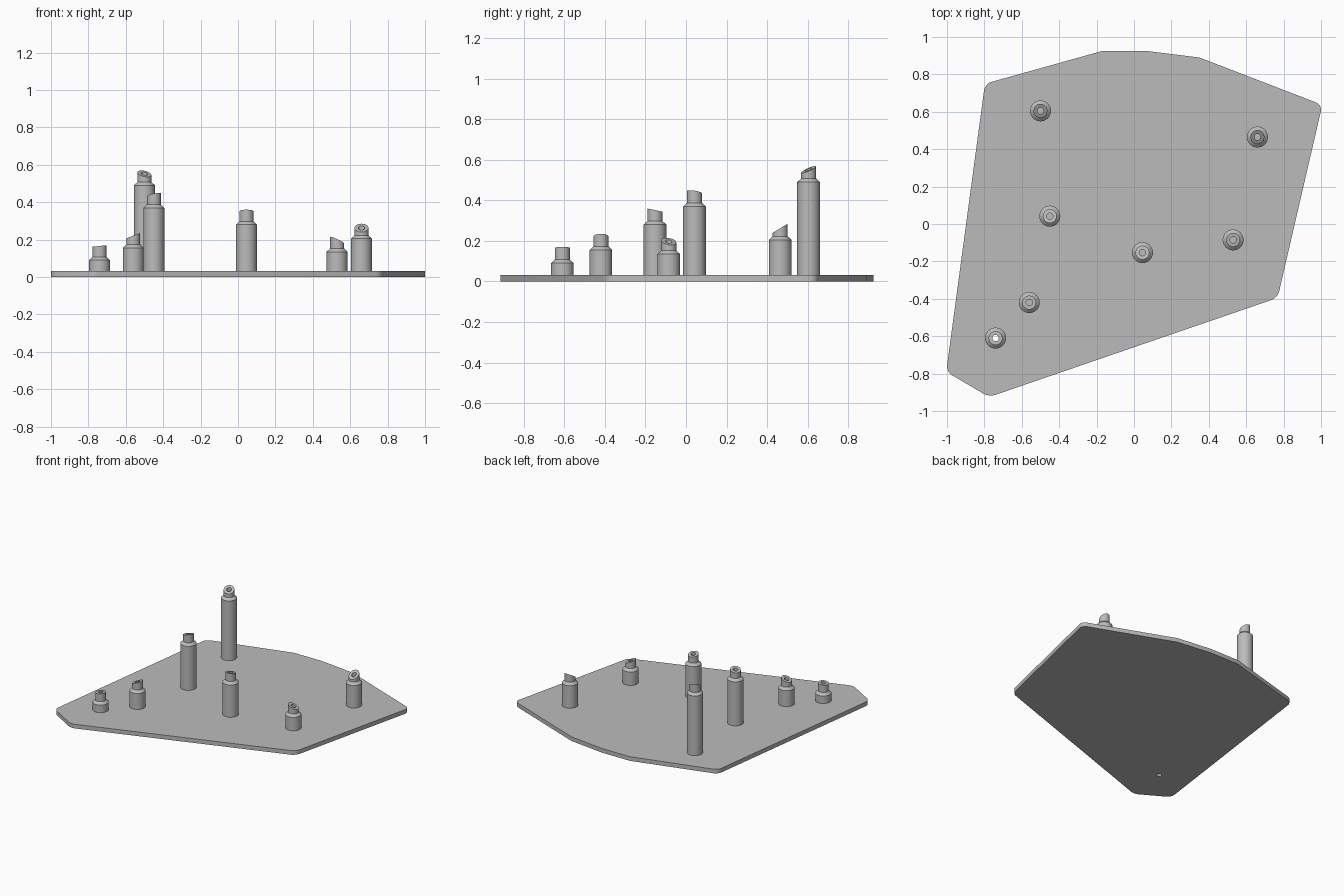
import bpy, bmesh, math
from mathutils import Vector

old = bpy.data.objects.get("Cube")
if old:
    bpy.data.objects.remove(old, do_unlink=True)

# One plain grey for everything
GREY = (0.5, 0.5, 0.5, 1.0)
grey = bpy.data.materials.new("light_grey")
grey.use_nodes = True
grey.diffuse_color = GREY
grey.node_tree.nodes["Principled BSDF"].inputs["Base Color"].default_value = GREY

PLATE = 0.032      # plate thickness
BODY_R = 0.056     # post radius
NECK_R = 0.037     # neck radius
BORE_R = 0.017     # bore radius
SEGMENTS = 40


def make_object(name, bm):
    bmesh.ops.recalc_face_normals(bm, faces=bm.faces)
    mesh = bpy.data.meshes.new(name)
    bm.to_mesh(mesh)
    bm.free()
    mesh.materials.append(grey)
    obj = bpy.data.objects.new(name, mesh)
    bpy.context.collection.objects.link(obj)
    return obj


def smooth(obj):
    bpy.ops.object.select_all(action='DESELECT')
    obj.select_set(True)
    bpy.context.view_layer.objects.active = obj
    bpy.ops.object.shade_smooth_by_angle(angle=math.radians(25))


def make_post(name, x, y, shoulder, drop, lean, bore_bottom):
    """Shouldered post; its neck is cut at a slant, falling by drop along lean."""
    top = shoulder + 0.08
    lean = Vector(lean).normalized()
    # radius, height, slanted or not
    profile = [(BODY_R, PLATE, False), (BODY_R, shoulder, False),
               (NECK_R, shoulder + 0.018, False), (NECK_R, top, True),
               (BORE_R, top, True), (BORE_R, bore_bottom, False)]
    bm = bmesh.new()
    rings = []
    for radius, height, slanted in profile:
        ring = []
        for i in range(SEGMENTS):
            a = math.tau * i / SEGMENTS
            p = Vector((math.cos(a), math.sin(a))) * radius
            z = height
            if slanted:
                z -= drop * (p.dot(lean) + NECK_R) / (2 * NECK_R)
            ring.append(bm.verts.new((x + p.x, y + p.y, z)))
        rings.append(ring)
    for low, high in zip(rings, rings[1:]):
        for i in range(SEGMENTS):
            j = (i + 1) % SEGMENTS
            bm.faces.new((low[i], low[j], high[j], high[i]))
    # Blind bores get a floor; the through bore stays open
    if bore_bottom > PLATE:
        bm.faces.new(rings[-1])
    smooth(make_object(name, bm))


# Base plate with rounded corners
outline = [(-0.797, 0.75), (-0.17, 0.925), (0.07, 0.925), (0.35, 0.89),
           (1.007, 0.637), (0.768, -0.395), (-0.775, -0.925), (-1.004, -0.79)]
bm = bmesh.new()
corners = [bm.verts.new((x, y, 0)) for x, y in outline]
bm.faces.new(corners)
rounded = [corners[0]] + corners[4:]
bmesh.ops.bevel(bm, geom=rounded, offset=0.035, segments=4, profile=0.5, affect='VERTICES')
side = bmesh.ops.extrude_face_region(bm, geom=bm.faces[:])
bmesh.ops.translate(bm, vec=(0, 0, PLATE),
                    verts=[v for v in side["geom"] if isinstance(v, bmesh.types.BMVert)])
plate = make_object("base_plate", bm)

# Through hole under the shortest post
HOLE = (-0.74, -0.61)
bpy.ops.mesh.primitive_cylinder_add(vertices=SEGMENTS, radius=BORE_R, depth=0.2,
                                    location=(*HOLE, 0))
cutter = bpy.context.object
cutter.name = "hole_cutter"
cutter.hide_render = True
cut = plate.modifiers.new("hole", 'BOOLEAN')
cut.operation = 'DIFFERENCE'
cut.solver = 'EXACT'
cut.object = cutter
bpy.ops.object.select_all(action='DESELECT')
plate.select_set(True)
bpy.context.view_layer.objects.active = plate
bpy.ops.object.modifier_apply(modifier=cut.name)
bpy.data.objects.remove(cutter, do_unlink=True)
smooth(plate)

# Posts: x, y, shoulder height, slant drop, slant direction
posts = [("front_right_post", *HOLE, 0.09, 0.008, (-1, 0)),
         ("short_right_post", -0.56, -0.42, 0.155, 0.028, (-1, 0)),
         ("tall_right_post", -0.45, 0.042, 0.37, 0.02, (-0.8, 0.6)),
         ("middle_post", 0.045, -0.153, 0.28, 0.016, (0, 1)),
         ("short_left_post", 0.53, -0.085, 0.135, 0.035, (0.95, 0.3)),
         ("back_left_post", 0.66, 0.465, 0.205, 0.045, (0, -1)),
         ("back_right_post", -0.5, 0.605, 0.49, 0.035, (0.45, -0.9))]
for name, x, y, shoulder, drop, lean in posts:
    bottom = PLATE if (x, y) == HOLE else shoulder - 0.04
    make_post(name, x, y, shoulder, drop, lean, bottom)
